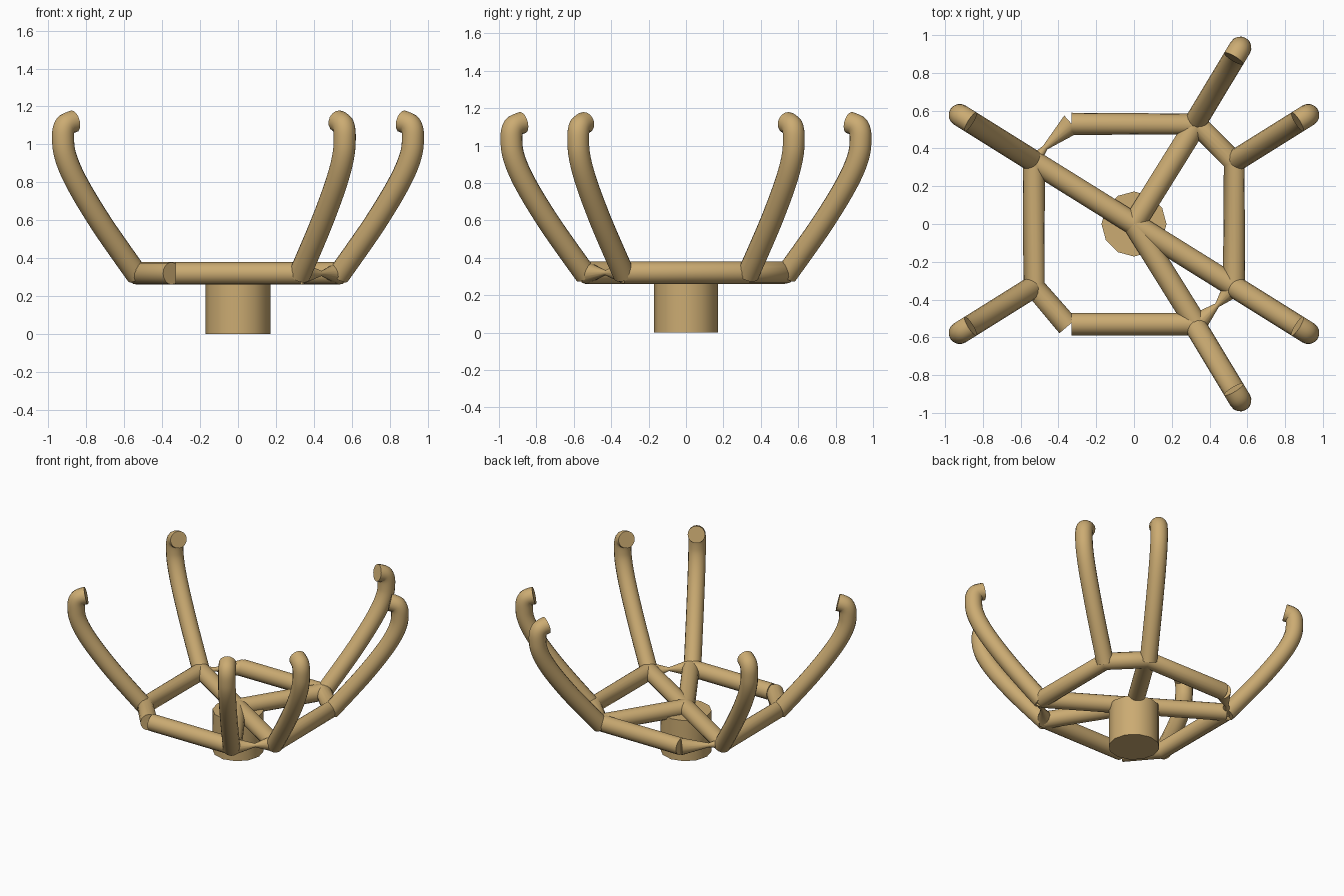
import bpy
import math

if "Cube" in bpy.data.objects:
    bpy.data.objects.remove(bpy.data.objects["Cube"])

mat = bpy.data.materials.new("warm_tan")
mat.diffuse_color = (0.60, 0.41, 0.17, 1)
mat.use_nodes = True
mat.node_tree.nodes["Principled BSDF"].inputs["Base Color"].default_value = mat.diffuse_color
R = 0.059      # tube radius
Z = 0.32       # height of the ring
A, B = 0.53, 0.33


def finish(ob, name):
    ob.name = name
    ob.data.materials.clear()
    ob.data.materials.append(mat)
    bpy.ops.object.shade_smooth_by_angle(angle=math.radians(50))


def tube(name, pts, radii=None, smooth=False):
    """Round tube along a path, turned into a mesh."""
    cu = bpy.data.curves.new(name, 'CURVE')
    cu.dimensions = '3D'
    cu.bevel_depth = R
    cu.bevel_resolution = 6
    cu.use_fill_caps = True
    cu.resolution_u = 6
    sp = cu.splines.new('NURBS' if smooth else 'POLY')
    sp.points.add(len(pts) - 1)
    for i, p in enumerate(pts):
        sp.points[i].co = (*p, 1)
        sp.points[i].radius = radii[i] if radii else 1
    if smooth:
        sp.order_u = 3
        sp.use_endpoint_u = True
    ob = bpy.data.objects.new(name, cu)
    bpy.context.collection.objects.link(ob)
    bpy.ops.object.select_all(action='DESELECT')
    ob.select_set(True)
    bpy.context.view_layer.objects.active = ob
    bpy.ops.object.convert(target='MESH')
    finish(bpy.context.object, name)


# central stem
bpy.ops.mesh.primitive_cylinder_add(vertices=12, radius=0.172, depth=0.30,
                                    location=(0, 0, 0.15))
finish(bpy.context.object, "stem")

# ring: main run with the open front-left corner
tube("ring_back", [(-B, A, Z), (B, A, Z), (A, B, Z), (A, -B, Z)])
tube("ring_left", [(-B - 0.02, -A - 0.01, Z), (-A, -B, Z), (-A, B, Z)])
tube("ring_front", [(-B, -A, Z), (B, -A, Z)])

# pinched corner links
tube("pinched_link_left", [(-B, A, Z), (-0.47, 0.405, Z), (-A, B, Z)], [1, 0.25, 0.6])
tube("pinched_link_right", [(B, -A, Z), (0.44, -0.43, Z), (A, -B, Z)], [1, 0.22, 1])

# spokes to the hub
for i, (x, y) in enumerate([(-A, B), (B, A), (B, -A), (A, -B)]):
    tube(f"spoke_{i + 1}", [(0, 0, Z), (x, y, Z)])

# curved arms: (distance along main axis, height)
profile = [(0.53, 0.31), (0.63, 0.45), (0.74, 0.61), (0.86, 0.81), (0.918, 0.95),
           (0.924, 1.05), (0.917, 1.09), (0.90, 1.112), (0.865, 1.122)]
long_x = [(1, 1), (1, -1), (-1, 1), (-1, -1)]
long_y = [(1, 1), (1, -1)]
for i, (sx, sy) in enumerate(long_x):
    tube(f"side_arm_{i + 1}", [(sx * d, sy * d * 0.625, z) for d, z in profile], smooth=True)
for i, (sx, sy) in enumerate(long_y):
    tube(f"end_arm_{i + 1}", [(sx * d * 0.61, sy * d * 1.012, z) for d, z in profile], smooth=True)
